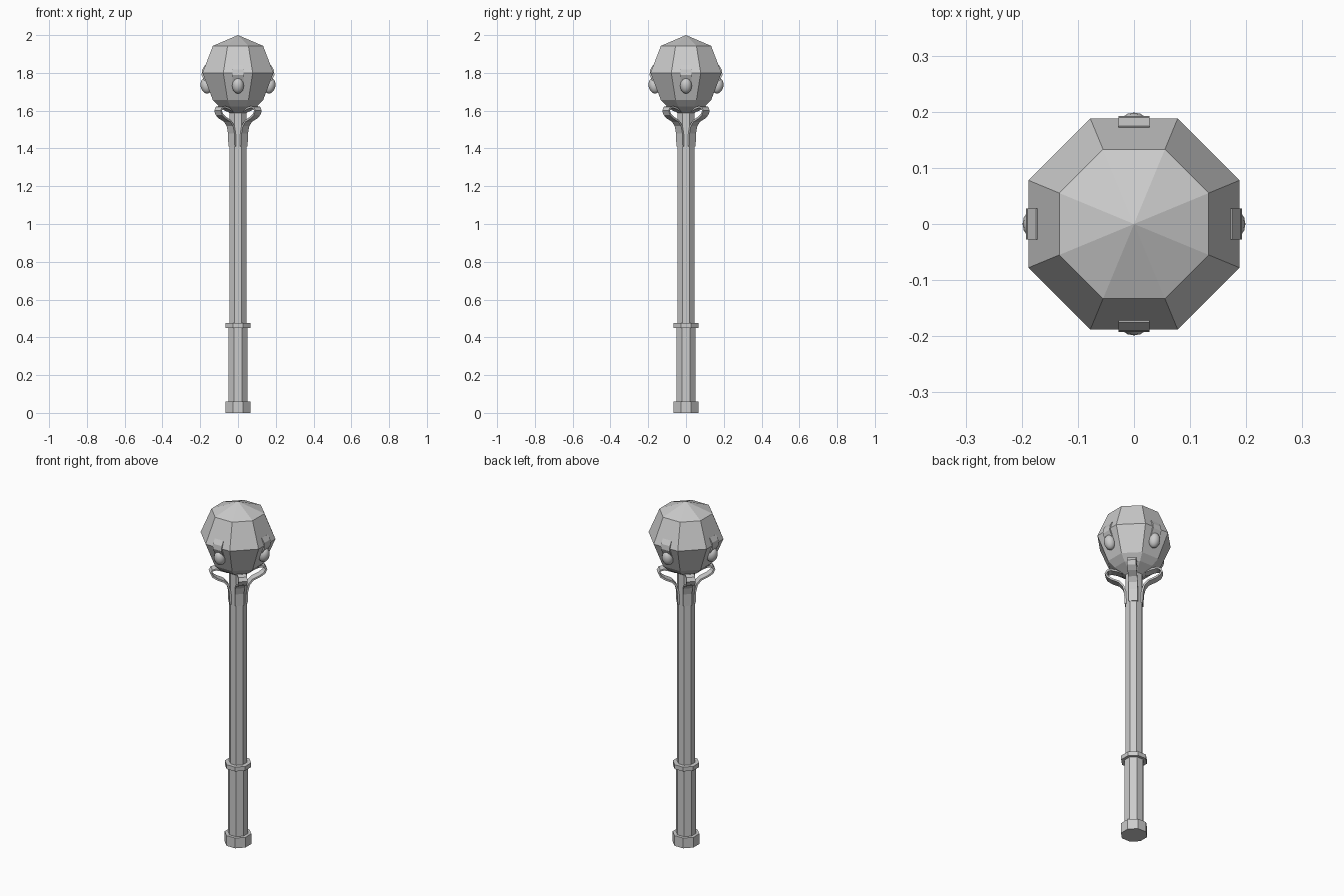
import bpy, bmesh, math
from mathutils import Vector

if "Cube" in bpy.data.objects:
    bpy.data.objects.remove(bpy.data.objects["Cube"])

SIDES = 8


def finish(name, bm, smooth=False):
    bmesh.ops.recalc_face_normals(bm, faces=bm.faces)
    for f in bm.faces:
        f.smooth = smooth
    me = bpy.data.meshes.new(name)
    bm.to_mesh(me)
    bm.free()
    ob = bpy.data.objects.new(name, me)
    bpy.context.collection.objects.link(ob)
    return ob


def lathe(name, profile):
    """Octagonal turned part; profile is (apothem, z) with flats facing the axes."""
    bm = bmesh.new()
    rings = []
    for r, z in profile:
        if r == 0:
            rings.append([bm.verts.new((0, 0, z))])
            continue
        c = r / math.cos(math.pi / SIDES)
        rings.append([bm.verts.new((c * math.cos(a), c * math.sin(a), z))
                      for a in [(i + 0.5) * math.tau / SIDES for i in range(SIDES)]])
    for lo, hi in zip(rings, rings[1:]):
        for i in range(SIDES):
            j = (i + 1) % SIDES
            quad = [lo[i % len(lo)], lo[j % len(lo)], hi[j % len(hi)], hi[i % len(hi)]]
            bm.faces.new(list(dict.fromkeys(quad)))
    return finish(name, bm)


def strip(name, path, half_width, thick, angle):
    """Flat bent strap following an (r, z) path, turned about z."""
    bm = bmesh.new()
    d = Vector((math.cos(angle), math.sin(angle), 0))
    s = Vector((-d.y, d.x, 0))
    up = Vector((0, 0, 1))
    rings = []
    for i, (r, z) in enumerate(path):
        a, b = path[max(i - 1, 0)], path[min(i + 1, len(path) - 1)]
        t = Vector((b[0] - a[0], b[1] - a[1])).normalized()
        n = (d * t.y - up * t.x) * thick / 2
        p = d * r + up * z
        rings.append([bm.verts.new(p + s * u * half_width + n * v)
                      for u, v in ((-1, -1), (1, -1), (1, 1), (-1, 1))])
    for lo, hi in zip(rings, rings[1:]):
        for i in range(4):
            j = (i + 1) % 4
            bm.faces.new((lo[i], lo[j], hi[j], hi[i]))
    bm.faces.new(rings[0])
    bm.faces.new(rings[-1])
    return finish(name, bm)


# Handle: pommel, grip, guard ring and shaft
lathe("pommel", [(0, 0), (0.067, 0), (0.067, 0.06), (0, 0.06)])
lathe("grip", [(0, 0.05), (0.05, 0.05), (0.05, 0.455), (0, 0.455)])
lathe("guard_ring", [(0, 0.45), (0.066, 0.45), (0.066, 0.475), (0, 0.475)])
lathe("shaft", [(0, 0.46), (0.044, 0.46), (0.044, 1.62), (0, 1.62)])

# Faceted head with its neck taper
lathe("head", [(0, 1.585), (0.04, 1.585), (0.1, 1.622), (0.133, 1.656),
               (0.188, 1.80), (0.133, 1.943), (0, 2.0)])

for k in range(4):
    a = k * math.pi / 2
    d = Vector((math.cos(a), math.sin(a), 0))

    # Oval gem on each axis face
    bm = bmesh.new()
    bmesh.ops.create_uvsphere(bm, u_segments=16, v_segments=10, radius=1)
    gem = finish("gem_%d" % k, bm, True)
    gem.scale = (0.03, 0.031, 0.042)
    gem.location = d * 0.168 + Vector((0, 0, 1.732))
    gem.rotation_euler = (0, math.radians(12), a)

    # Thin mount above each gem
    strip("gem_mount_%d" % k,
          [(0.165, 1.745), (0.188, 1.79), (0.185, 1.815), (0.170, 1.84)], 0.028, 0.01, a)

    # Curled leaf strap on each diagonal
    strip("leaf_strap_%d" % k,
          [(0.043, 1.41), (0.046, 1.48), (0.056, 1.52), (0.078, 1.545), (0.115, 1.562),
           (0.14, 1.58), (0.149, 1.6), (0.14, 1.616), (0.12, 1.62), (0.09, 1.612), (0.06, 1.60)],
          0.024, 0.01, a + math.pi / 4)
